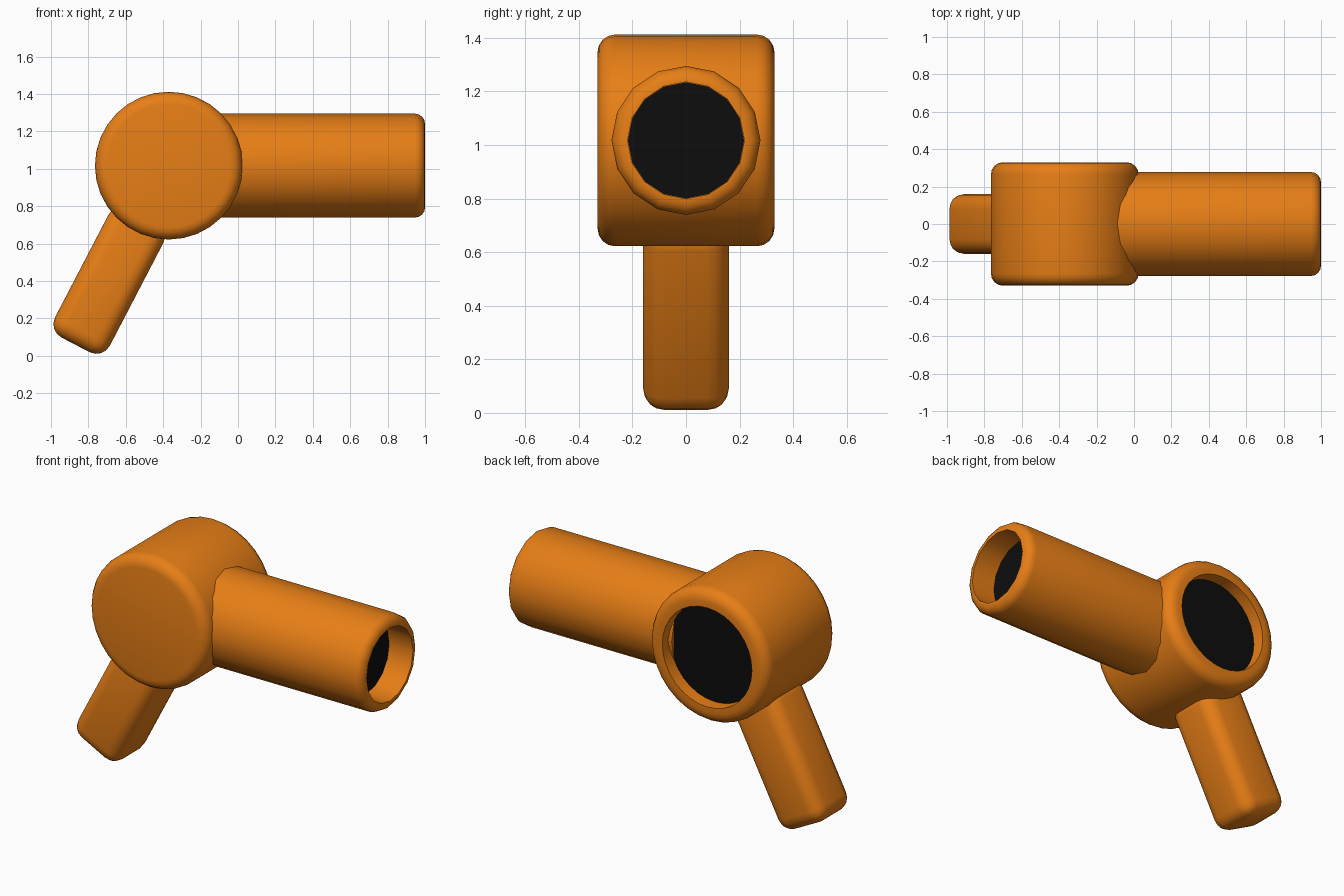
import bpy, bmesh, math
from mathutils import Matrix, Vector

if "Cube" in bpy.data.objects:
    bpy.data.objects.remove(bpy.data.objects["Cube"])


def material(name, color):
    m = bpy.data.materials.new(name)
    m.diffuse_color = color
    m.use_nodes = True
    m.node_tree.nodes["Principled BSDF"].inputs["Base Color"].default_value = m.diffuse_color
    return m


ORANGE = material("orange", (0.80, 0.21, 0.008, 1))
BLACK = material("black", (0.004, 0.004, 0.004, 1))
CX, CZ = -0.37, 1.017


def finish(name, bm, mat, matrix):
    bmesh.ops.recalc_face_normals(bm, faces=bm.faces)
    me = bpy.data.meshes.new(name)
    bm.to_mesh(me)
    bm.free()
    me.materials.append(mat)
    ob = bpy.data.objects.new(name, me)
    bpy.context.collection.objects.link(ob)
    ob.matrix_world = matrix
    bpy.ops.object.select_all(action='DESELECT')
    ob.select_set(True)
    bpy.context.view_layer.objects.active = ob
    bpy.ops.object.shade_smooth_by_angle(angle=math.radians(40))
    return ob


def lathe(name, profile, sides, mat, matrix):
    """Spin (radius, height) points about local z and cap both ends."""
    bm = bmesh.new()
    rings = []
    for r, h in profile:
        rings.append([bm.verts.new((r * math.cos(2 * math.pi * i / sides),
                                    r * math.sin(2 * math.pi * i / sides), h))
                      for i in range(sides)])
    for a, b in zip(rings, rings[1:]):
        for i in range(sides):
            j = (i + 1) % sides
            bm.faces.new((a[i], a[j], b[j], b[i]))
    bm.faces.new(rings[0])
    bm.faces.new(rings[-1])
    return finish(name, bm, mat, matrix)


def rounded(r, h, b, sign, steps=4):
    """Quarter-round from the side wall (r) to the end face at height h."""
    return [(r - b + b * math.cos(t), h - sign * b + sign * b * math.sin(t))
            for t in [math.pi / 2 * k / steps for k in range(steps + 1)]]


# Round motor housing with a recessed intake at the back
body_m = Matrix.Translation((CX, 0, CZ)) @ Matrix.Rotation(-math.pi / 2, 4, 'X')
R, H, B, INTAKE, FLOOR = 0.395, 0.33, 0.065, 0.295, 0.25
lathe("housing", rounded(R, -H, B, -1)[::-1] + rounded(R, H, B, 1)
      + [(INTAKE, H), (INTAKE, FLOOR)], 32, ORANGE, body_m)
lathe("intake_grille", [(INTAKE - 0.001, FLOOR - 0.01), (INTAKE - 0.001, FLOOR + 0.004)],
      32, BLACK, body_m)

# Nozzle with a recessed outlet
noz_m = Matrix.Translation((0, 0, CZ)) @ Matrix.Rotation(math.pi / 2, 4, 'Y')
lathe("nozzle", [(0.278, -0.1)] + rounded(0.278, 1.0, 0.055, 1)
      + [(0.218, 1.0), (0.218, 0.84)], 16, ORANGE, noz_m)
lathe("outlet_grille", [(0.217, 0.83), (0.217, 0.844)], 16, BLACK, noz_m)

# Slanted grip, a rounded box hanging from the housing centre
bm = bmesh.new()
bmesh.ops.create_cube(bm, size=1, matrix=Matrix.Translation((0, 0, -0.69))
                      @ Matrix.Diagonal((0.33, 0.32, 0.78, 1)))
bmesh.ops.bevel(bm, geom=bm.edges[:], offset=0.08, segments=4, profile=0.5, affect='EDGES')
finish("grip", bm, ORANGE, Matrix.Translation((CX, 0, CZ))
       @ Matrix.Rotation(math.radians(27.5), 4, 'Y'))
